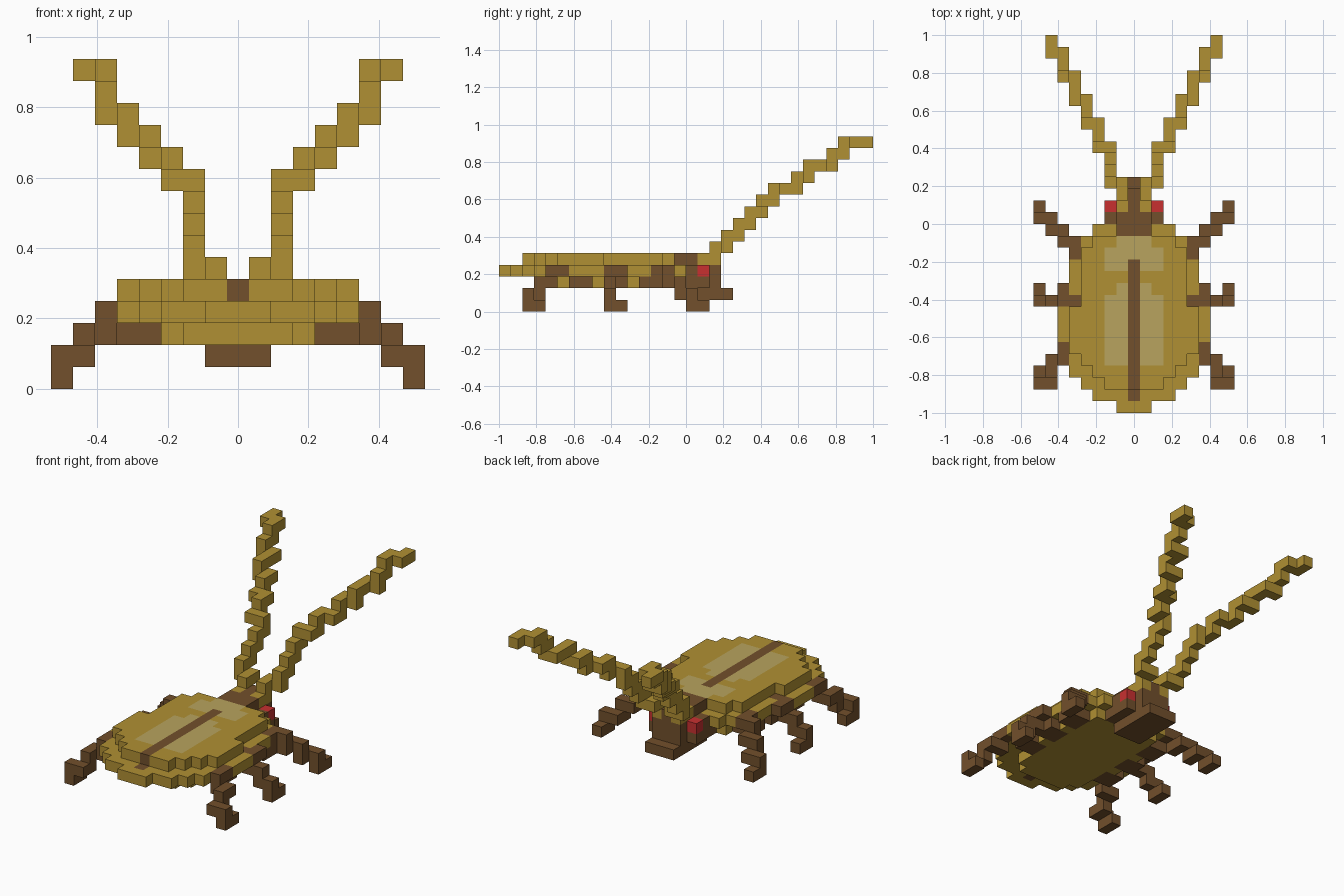
import bpy
from mathutils import Vector

if "Cube" in bpy.data.objects:
    bpy.data.objects.remove(bpy.data.objects["Cube"])

S = 0.0625  # cube size; cells are (x centred on 0, y from the tail, z from the ground)

MATS = {}
for name, col in {"gold": (.434, .279, .033), "brown": (.168, .080, .025),
                  "pale_gold": (.479, .371, .112), "red": (.58, .03, .03)}.items():
    m = bpy.data.materials.new(name)
    m.diffuse_color = (*col, 1)
    m.use_nodes = True
    m.node_tree.nodes["Principled BSDF"].inputs["Base Color"].default_value = m.diffuse_color
    MATS[name] = m
NAMES = list(MATS)

parts = {}      # part name -> {cell: colour}
taken = set()   # all filled cells


def add(part, cell, colour):
    if cell not in taken:
        taken.add(cell)
        parts.setdefault(part, {})[cell] = colour


def row(part, half, y, z, colour):
    for x in range(-half, half + 1):
        add(part, (x, y, z), colour)


def mirrored(part, cells, colour):
    for x, y, z in cells:
        add("right_" + part, (x, y, z), colour)
        add("left_" + part, (-x, y, z), colour)


# Legs, from foot to hip, then the hip blocks under the body
LEGS = {
    "rear_leg": [(8, 2, 0), (8, 3, 0), (8, 2, 1), (7, 2, 1), (7, 3, 1), (7, 3, 2),
                 (7, 4, 2), (6, 4, 2), (6, 4, 3), (6, 5, 3)],
    "middle_leg": [(8, 9, 0), (8, 10, 0), (8, 9, 1), (7, 9, 1), (7, 9, 2),
                   (6, 9, 2), (6, 9, 3), (6, 10, 3), (5, 9, 3)],
    "front_leg": [(8, 17, 0), (8, 16, 0), (8, 16, 1), (7, 16, 1), (7, 15, 1), (7, 15, 2),
                  (6, 15, 2), (6, 14, 2), (6, 14, 3), (5, 14, 3), (5, 13, 3)],
}
HIPS = {"rear_leg": (6, 7), "middle_leg": (9, 10), "front_leg": (12, 13)}
for leg, cells in LEGS.items():
    mirrored(leg, cells, "brown")
    mirrored(leg, [(x, y, 2) for x in (4, 5) for y in HIPS[leg]], "brown")

# Wing case: top layer with centre stripe and pale patches
for y, half in zip(range(2, 15), (2, 3, 4, 5, 5, 5, 5, 4, 4, 4, 4, 4, 3)):
    if y <= 12:
        add("wing_case", (0, y, 4), "brown")
    patch = {10: 1, 11: -1, 14: 1}.get(y, 2 if y >= 4 else -1)
    row("wing_case", patch, y, 4, "pale_gold")
    row("wing_case", half, y, 4, "gold")

# Abdomen: middle rim layer and belly layer
add("abdomen", (0, 1, 3), "brown")
for y, half in enumerate((1, 3, 4, 5, 5, 5, 6, 6, 6, 5, 5, 5, 5, 4, 4, 3)):
    row("abdomen", half, y, 3, "gold")
for y in range(3, 15):
    row("belly", 2 if y == 3 else 4 if y in (8, 11) else 3, y, 2, "gold")

# Head: neck, skull, crown, jaw and eyes
mirrored("eye", [(2, 17, 3)], "red")
for y in (15, 16, 17, 18):
    for z in (2, 3):
        row("head", 1 if y == 18 else 2, y, z, "brown")
row("head", 1, 15, 4, "brown")
row("head", 1, 16, 4, "brown")
for y in (17, 18):
    add("head", (0, y, 4), "brown")
    row("head", 1, y, 4, "gold")
for y in range(15, 20):
    row("jaw", 1, y, 1, "brown")

# Antennae: stepped path, one move per letter
cell = [1, 18, 5]
path = [tuple(cell)]
for step in "yxzyzyzyzxyzyxyzyxzyyxzyzyxy":
    cell["xyz".index(step)] += 1
    path.append(tuple(cell))
mirrored("antenna", path, "gold")

# Turn each part into a mesh made of its exposed cube faces
DIRS = [Vector(d) for d in ((1, 0, 0), (-1, 0, 0), (0, 1, 0), (0, -1, 0), (0, 0, 1), (0, 0, -1))]
for name, cells in parts.items():
    index, faces, mats = {}, [], []
    for c, colour in cells.items():
        for d in DIRS:
            if tuple(int(a + b) for a, b in zip(c, d)) in taken:
                continue
            u = Vector((d.y, d.z, d.x))
            v = d.cross(u)
            corners = [Vector(c) + (d + a * u + b * v) / 2
                       for a, b in ((-1, -1), (1, -1), (1, 1), (-1, 1))]
            faces.append([index.setdefault(tuple(p), len(index)) for p in corners])
            mats.append(NAMES.index(colour))
    verts = [(x * S, (y + .5) * S - 1, (z + .5) * S) for x, y, z in index]
    mesh = bpy.data.meshes.new(name)
    mesh.from_pydata(verts, [], faces)
    for m in MATS.values():
        mesh.materials.append(m)
    mesh.polygons.foreach_set("material_index", mats)
    mesh.update()
    bpy.context.collection.objects.link(bpy.data.objects.new(name, mesh))
